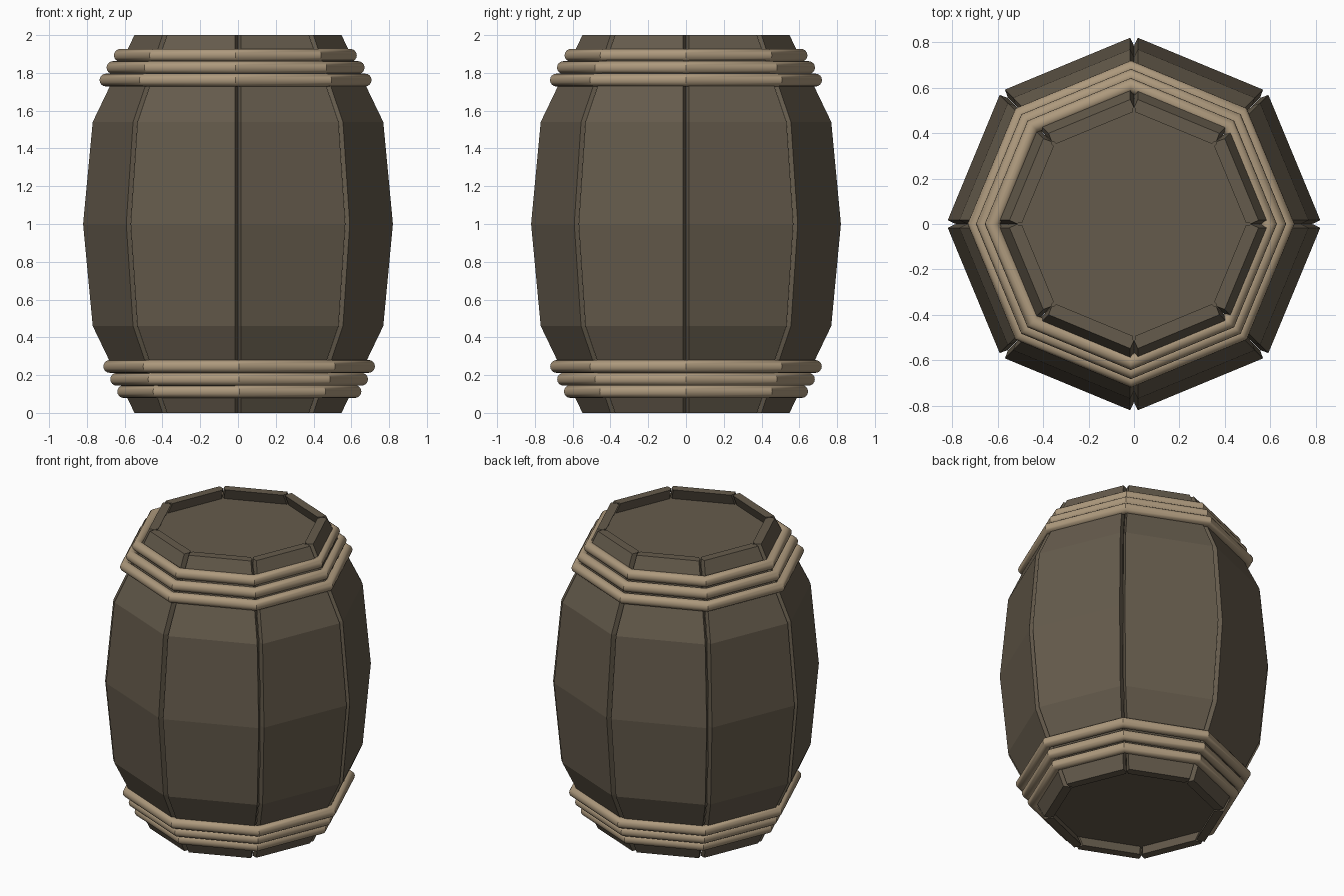
import bpy, bmesh, math
from mathutils import Vector

if "Cube" in bpy.data.objects:
    bpy.data.objects.remove(bpy.data.objects["Cube"])


def material(name, rgb):
    m = bpy.data.materials.new(name)
    m.diffuse_color = (*rgb, 1)
    m.use_nodes = True
    m.node_tree.nodes["Principled BSDF"].inputs["Base Color"].default_value = m.diffuse_color
    return m


wood = material("dark_wood", (0.13, 0.105, 0.072))
rope = material("tan_hoop", (0.42, 0.32, 0.205))

# Barrel profile: (height, corner radius)
PROFILE = [(0, 0.555), (0.46, 0.776), (1, 0.827), (1.54, 0.776), (2, 0.555)]
# Stave edge: (depth below the outer corner, half gap to the next stave)
EDGE = [(0, 0.018), (0.04, 0.001), (0.05, 0.008), (0.06, 0.008)]


def stave(index):
    a, b = (math.radians(45 * (index + k)) for k in (0, 1))
    da = Vector((math.cos(a), math.sin(a), 0))
    db = Vector((math.cos(b), math.sin(b), 0))
    along = (db - da).normalized()
    bm = bmesh.new()
    rings = []
    for z, r in PROFILE:
        up = Vector((0, 0, z))
        pts = [da * (r - d) + along * g + up for d, g in EDGE]
        pts += [db * (r - d) - along * g + up for d, g in reversed(EDGE)]
        rings.append([bm.verts.new(p) for p in pts])
    n = len(rings[0])
    for lo, hi in zip(rings, rings[1:]):
        for i in range(n):
            j = (i + 1) % n
            bm.faces.new((lo[i], lo[j], hi[j], hi[i]))
    bm.faces.new(rings[0])
    bm.faces.new(rings[-1])
    bmesh.ops.recalc_face_normals(bm, faces=bm.faces)
    mesh = bpy.data.meshes.new("stave")
    bm.to_mesh(mesh)
    bm.free()
    ob = bpy.data.objects.new(f"stave_{index + 1}", mesh)
    bpy.context.collection.objects.link(ob)
    mesh.materials.append(wood)


for i in range(8):
    stave(i)

# Recessed octagonal lids
for name, z in (("top_lid", 1.905), ("bottom_lid", 0.095)):
    bpy.ops.mesh.primitive_cylinder_add(vertices=8, radius=0.555, depth=0.04, location=(0, 0, z))
    lid = bpy.context.object
    lid.name = name
    # Primitive starts on a corner, matching the stave corners
    lid.data.materials.append(wood)

# Three stacked hoops at each end: (height, outer corner radius, x shift)
TUBE = 0.034
HOOPS = {
    "upper_hoop": [(1.893, 0.643, -0.014), (1.828, 0.683, -0.013), (1.762, 0.72, -0.013)],
    "lower_hoop": [(0.113, 0.646, 0.007), (0.178, 0.682, 0.006), (0.246, 0.719, 0.006)],
}
for name, rows in HOOPS.items():
    for i, (z, r, x) in enumerate(rows):
        bpy.ops.mesh.primitive_torus_add(major_segments=8, minor_segments=16,
                                         major_radius=r - TUBE, minor_radius=TUBE,
                                         location=(x, 0, z))
        hoop = bpy.context.object
        hoop.name = f"{name}_{i + 1}"
        hoop.data.materials.append(rope)
        bpy.ops.object.shade_smooth_by_angle(angle=math.radians(30))
